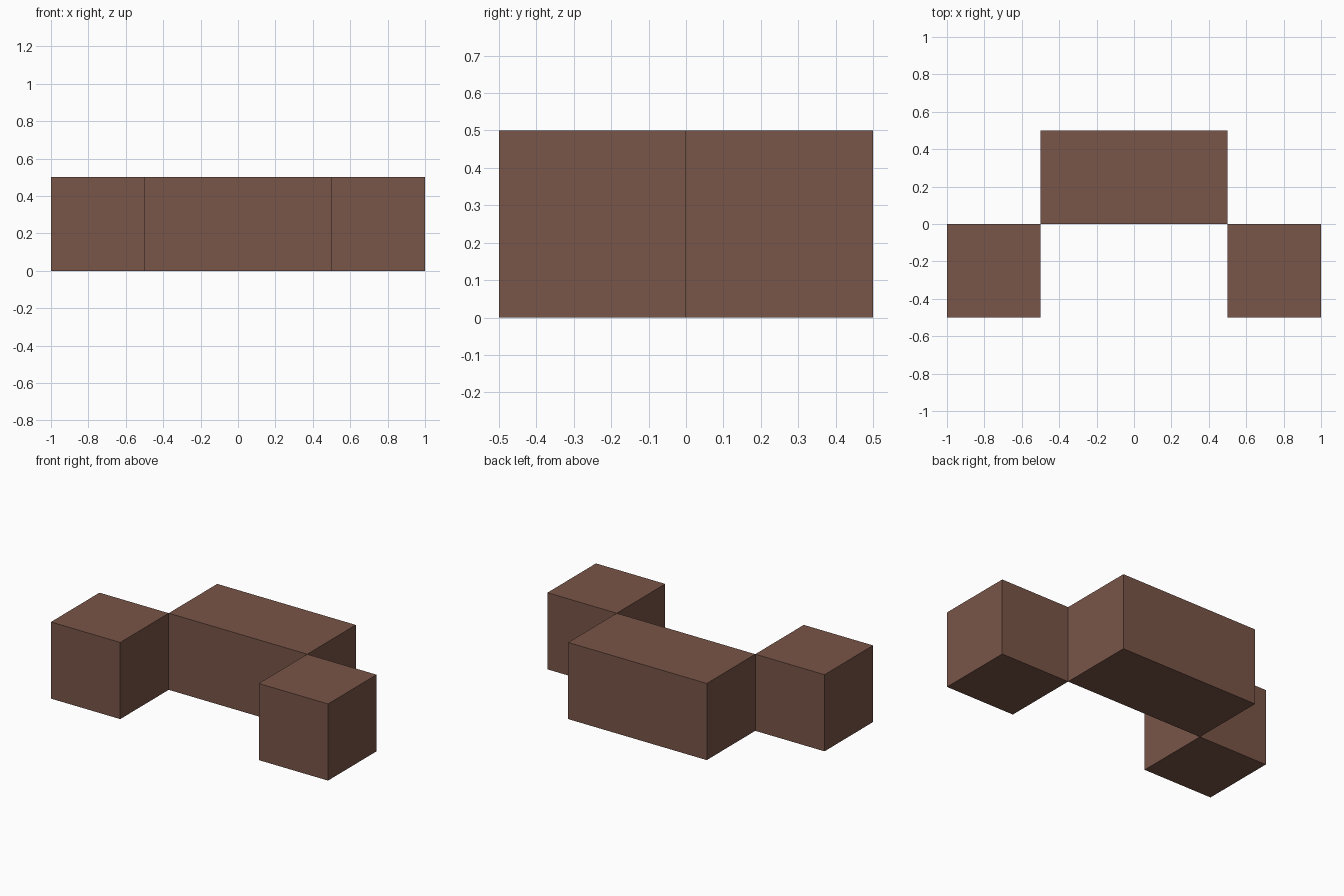
import bpy
import bmesh
from mathutils import Matrix, Vector

if "Cube" in bpy.data.objects:
    bpy.data.objects.remove(bpy.data.objects["Cube"])

brown = bpy.data.materials.new("brown")
brown.diffuse_color = (0.191, 0.091, 0.065, 1.0)
brown.use_nodes = True
brown.node_tree.nodes["Principled BSDF"].inputs["Base Color"].default_value = brown.diffuse_color


def box(name, center, size):
    bm = bmesh.new()
    bmesh.ops.create_cube(bm, size=1.0, matrix=Matrix.LocRotScale(None, None, Vector(size)))
    mesh = bpy.data.meshes.new(name)
    bm.to_mesh(mesh)
    bm.free()
    mesh.materials.append(brown)
    obj = bpy.data.objects.new(name, mesh)
    obj.location = center
    bpy.context.collection.objects.link(obj)
    return obj


# Long block at the back
box("back_block", (0, 0.25, 0.25), (1.0, 0.5, 0.5))

# Mirrored cubes at the front corners
for side, x in (("left", -0.75), ("right", 0.75)):
    box(f"{side}_cube", (x, -0.25, 0.25), (0.5, 0.5, 0.5))
